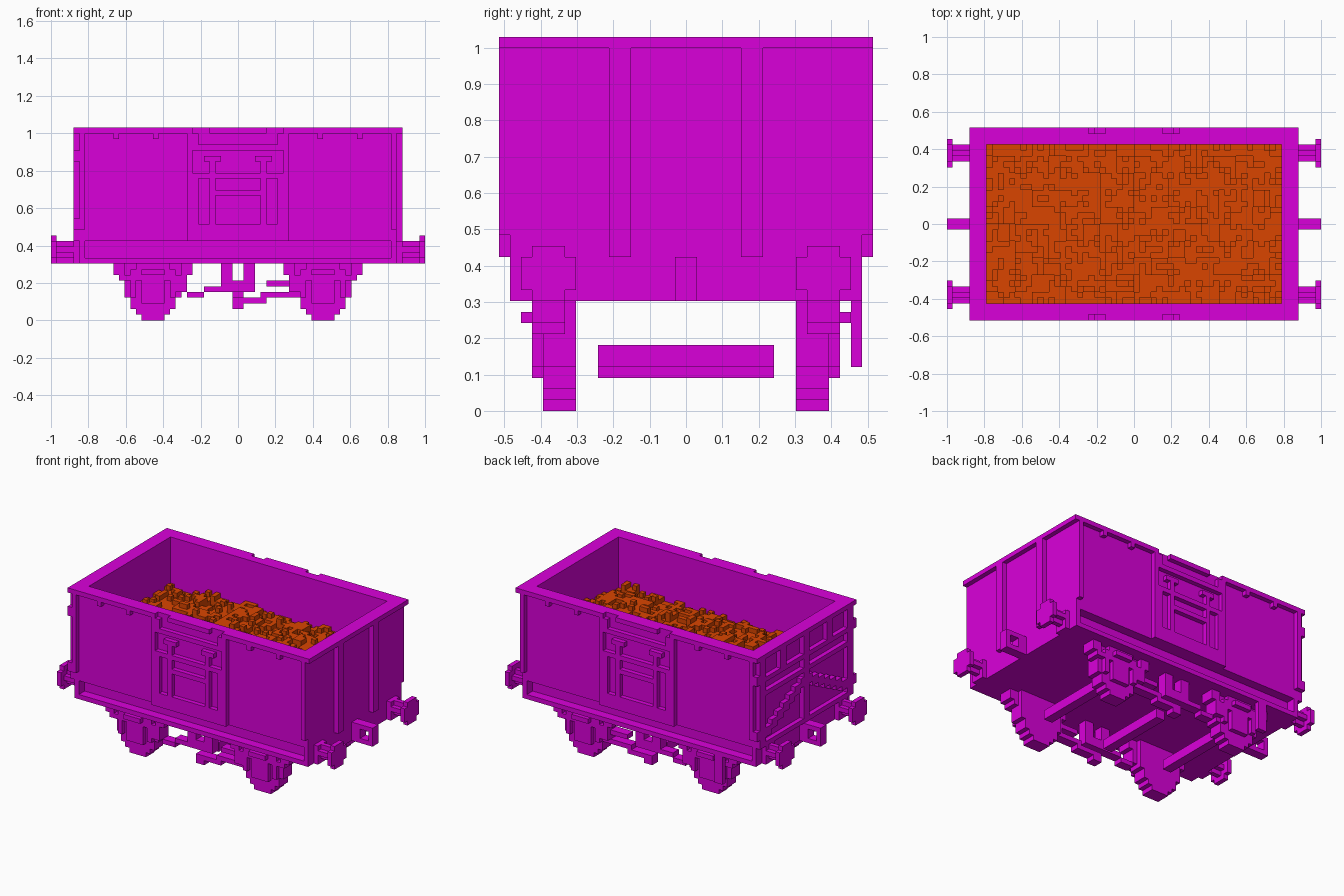
import bpy
import bmesh
import random
from mathutils import Matrix, Vector

UNIT = 2 / 66  # one block of the model
random.seed(4)

cube = bpy.data.objects.get("Cube")
if cube:
    bpy.data.objects.remove(cube, do_unlink=True)


def make_material(name, color):
    mat = bpy.data.materials.new(name)
    mat.use_nodes = True
    mat.diffuse_color = color
    mat.node_tree.nodes["Principled BSDF"].inputs["Base Color"].default_value = color
    return mat


magenta = make_material("magenta paint", (0.7, 0, 0.7, 1))
orange = make_material("orange load", (0.7, 0.06, 0, 1))


def add_box(bm, x, y, z):
    """Add a box given its span on each axis, in blocks."""
    low, high = Vector((x[0], y[0], z[0])), Vector((x[1], y[1], z[1]))
    matrix = Matrix.Translation((low + high) / 2) @ Matrix.Diagonal((high - low).to_4d())
    matrix[3][3] = 1
    bmesh.ops.create_cube(bm, size=1, matrix=matrix)


def flip(span):
    return (-span[1], -span[0])


def build(name, boxes, mirror="", material=magenta):
    """Join boxes into one object, repeated across the named axes."""
    bm = bmesh.new()
    for x, y, z in boxes:
        for across_x in {x, flip(x)} if "x" in mirror else {x}:
            for across_y in {y, flip(y)} if "y" in mirror else {y}:
                add_box(bm, across_x, across_y, z)
    bmesh.ops.scale(bm, vec=(UNIT, UNIT, UNIT), verts=bm.verts)
    mesh = bpy.data.meshes.new(name)
    bm.to_mesh(mesh)
    bm.free()
    mesh.materials.append(material)
    obj = bpy.data.objects.new(name, mesh)
    bpy.context.collection.objects.link(obj)
    return obj


# Shared levels and wall lines
BASE, SILL, RIM, TOP = 10, 14, 33, 34
SIDE, RELIEF, END = 16, 17, 28
skin = (SIDE, RELIEF)  # depth of raised side details
side_wall = (14, SIDE)
end_wall = (26, END)

# Body
build("body_floor", [((-END, END), (-SIDE, SIDE), (SILL, SILL + 1))])
build("side_walls", [((-END, END), side_wall, (SILL, RIM))], "y")
build("end_walls", [(end_wall, (-14, 14), (SILL, RIM))], "x")
build("corner_posts", [((27, END), skin, (SIDE, RIM))], "xy")
build("end_rims", [((26, 29), (-RELIEF, RELIEF), (RIM, TOP))], "x")
build("side_rims", [((-26, 26), side_wall, (RIM, TOP)),
                    ((-5, 5), skin, (RIM, TOP)),
                    ((8, 26), skin, (RIM, TOP))], "xy")
build("rim_rivets", [((x, x + 1), skin, (RIM - 1, RIM)) for x in (14, 21)], "xy")

# Channel shaped frame below the body
build("frame_core", [((-END, END), (-14, 14), (BASE, SILL))])
build("frame_flanges", [((-END, END), side_wall, (BASE, BASE + 1))], "y")
build("frame_ends", [((27, END), side_wall, (BASE, SILL))], "xy")

# Side doors: a raised frame around sunken panels
build("door_posts", [((8, 9), skin, (SILL, RIM)),
                     ((7, 8), skin, (SILL, 26)),
                     ((7, 8), skin, (31, RIM)),
                     ((4, 5), skin, (17, 25))], "xy")
build("door_rails", [((-8, 8), skin, (30, 31)),
                     ((-7, 7), skin, (25, 26)),
                     ((-4, 4), skin, (22, 23)),
                     ((-7, 7), skin, (SILL, 17))], "y")
build("door_hinges", [((3, 6), skin, (28, 29)),
                      ((4, 5), skin, (26, 28))], "xy")

# Plain end with two posts
build("plain_end_posts", [((END, 29), (5, 7), (SILL, RIM))], "y")

# Framed end with small panels above and stepped diagonal braces below
face = (-29, -END)
build("framed_end_rails", [(face, (-SIDE, SIDE), (z, z + 1)) for z in (SILL, 25, 28)])
build("framed_end_posts", [(face, (-1, 1), (SILL, RIM)),
                           (face, (14, SIDE), (SILL, RIM)),
                           (face, (7, 9), (28, RIM))], "y")
build("framed_end_clips", [(face, skin, (SIDE, 18)), (face, skin, (28, 30))], "y")
build("framed_end_braces", [(face, (12 - 2 * step, 14 - 2 * step), (SIDE + step, 18 + step))
                            for step in range(7)], "y")

# Buffers with cross shaped shafts, and coupling loops
build("buffer_shafts", [((END, 32), (11, 14), (12, 13)),
                        ((END, 32), (12, 13), (11, 14)),
                        ((END, 29), (11, 14), (BASE, SILL))], "xy")
build("buffer_heads", [((32, 33), (10, 15), (11, 14)),
                       ((32, 33), (11, 14), (10, 15))], "xy")
build("couplings", [((END, 30), (-1, 1), (BASE, SILL)),
                    ((30, 32), (-1, 1), (13, SILL)),
                    ((30, 32), (-1, 1), (BASE, 11)),
                    ((32, 33), (-1, 1), (BASE, SILL))], "x")

# Wheels: rows of half width around the axle, stacked upward
AXLE = 15
wheel_rows = [(2, 0, 1), (3, 1, 2), (4, 2, 4), (5, 4, BASE)]
build("wheels", [((AXLE - half, AXLE + half), (10, 13), (low, high))
                 for half, low, high in wheel_rows], "xy")

# Axle boxes, guard legs and springs outside the wheels
outer = (13, 14)
build("axle_boxes", [((AXLE - 2, AXLE + 2), outer, (3, 7))], "xy")
build("guard_legs", [((AXLE + side, AXLE + side + 1), outer, (4, 8))
                     for side in (-4, 3)], "xy")
build("springs", [((AXLE - half, AXLE + half), outer, (low, low + 1))
                  for half, low in [(3, 7), (4, 8), (3, 9)]], "xy")
build("spring_caps", [((13, 17), (14, 15), (8, 9))], "xy")
build("spring_hangers", [((20, 22), (11, 14), (8, BASE)),
                         ((19, 21), (11, 14), (7, 8)),
                         ((8, 10), (11, 14), (8, BASE)),
                         ((9, 11), (11, 14), (5, 8))], "xy")
build("axles", [((14, 16), (-8, 8), (4, 6))], "x")

# Brake gear
gear = (11, 13)
build("brake_shaft", [((-1, 1), (-8, 8), (3, 5))])
build("brake_hangers", [((1, 3), gear, (7, BASE))], "xy")
build("brake_pivots", [((-1, 1), gear, (2, 4)),
                       ((-3, 3), gear, (5, 7))], "y")
build("brake_rods", [((-9, -6), gear, (4, 5)), ((-6, -1), gear, (5, 6)),
                     ((1, 5), gear, (3, 4)), ((4, 6), gear, (4, 5)),
                     ((6, 10), gear, (4, 5)), ((5, 9), gear, (6, 7))], "y")
build("brake_lever", [((-20, -18), (15, SIDE), (4, BASE))])

# Heaped load: broad lumps with single blocks standing out
lumps = {(i, j): random.uniform(-0.7, 0.9) for i in range(-9, 9) for j in range(-5, 5)}
heap = []
for x in range(-26, 26):
    for y in range(-14, 14):
        mound = (1 - (x / 26) ** 2) * (1 - (y / 14) ** 2)
        noise = lumps[x // 3, y // 3] + random.choice((-0.5, 0, 0, 0.7))
        height = 23 + round(0.4 + 1.8 * mound + noise)
        heap.append(((x, x + 1), (y, y + 1), (SILL, height)))
build("load_heap", heap, material=orange)
